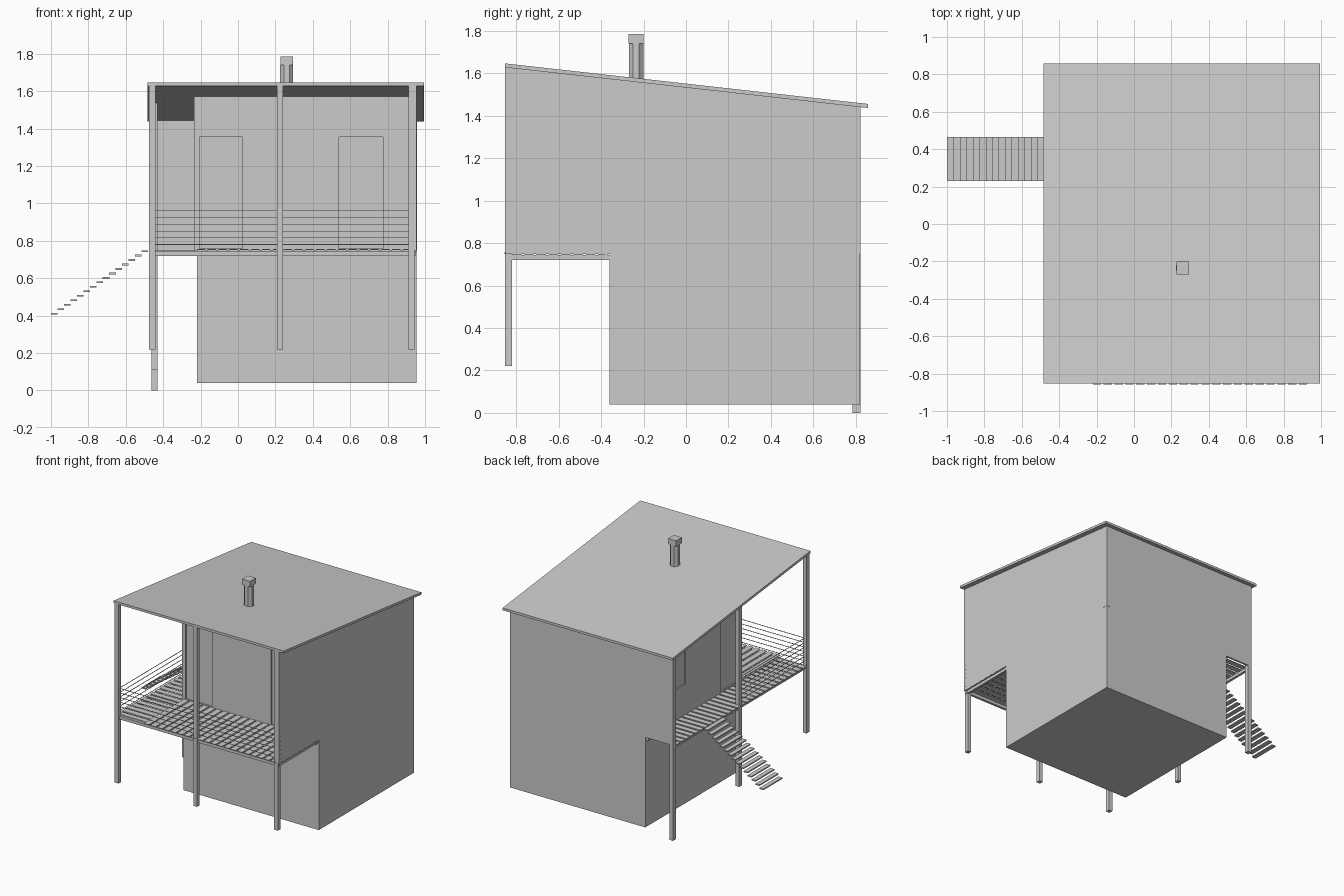
import bpy, bmesh

if "Cube" in bpy.data.objects:
    bpy.data.objects.remove(bpy.data.objects["Cube"])

SLOPE = 0.1117


def roof_z(y):
    """Height of the underside of the sloping roof."""
    return 1.628 - SLOPE * (y + 0.855)


def prism(name, x0, x1, profile):
    """Extrude a (y, z) profile along x."""
    bm = bmesh.new()
    a = [bm.verts.new((x0, y, z)) for y, z in profile]
    face = bm.faces.new(a)
    ext = bmesh.ops.extrude_face_region(bm, geom=[face])
    moved = [v for v in ext["geom"] if isinstance(v, bmesh.types.BMVert)]
    bmesh.ops.translate(bm, verts=moved, vec=(x1 - x0, 0, 0))
    bmesh.ops.recalc_face_normals(bm, faces=bm.faces)
    me = bpy.data.meshes.new(name)
    bm.to_mesh(me)
    bm.free()
    ob = bpy.data.objects.new(name, me)
    bpy.context.collection.objects.link(ob)
    return ob


def box(name, x0, x1, y0, y1, z0, z1):
    return prism(name, x0, x1, [(y0, z0), (y1, z0), (y1, z1), (y0, z1)])


def under_roof(name, x0, x1, y0, y1, z0):
    """Box whose top follows the roof slope."""
    return prism(name, x0, x1, [(y0, z0), (y1, z0), (y1, roof_z(y1)), (y0, roof_z(y0))])


def recess(target, *size):
    cutter = box("recess_cutter", *size)
    cutter.hide_render = True
    cutter.hide_set(True)
    mod = target.modifiers.new("recess", "BOOLEAN")
    mod.operation = "DIFFERENCE"
    mod.solver = "EXACT"
    mod.object = cutter


# roof
prism("roof", -0.485, 0.995, [(-0.853, roof_z(-0.853)), (0.857, roof_z(0.857)),
                              (0.857, roof_z(0.857) + 0.019), (-0.853, roof_z(-0.853) + 0.019)])

# lower and upper storeys
box("lower_storey", -0.22, 0.955, -0.36, 0.82, 0.04, 0.75)
upper = under_roof("upper_storey", -0.235, 0.95, -0.36, 0.815, 0.75)
under_roof("right_wall", 0.945, 0.955, -0.853, 0.82, 0.748)
under_roof("back_wall", -0.46, 0.95, 0.805, 0.82, 0.748)

# shallow door and window recesses
for x0, x1 in ((-0.205, 0.025), (0.54, 0.775)):
    recess(upper, x0, x1, -0.40, -0.35, 0.76, 1.355)
recess(upper, -0.30, -0.225, -0.32, -0.09, 0.76, 1.355)
recess(upper, -0.30, -0.225, 0.34, 0.62, 0.99, 1.355)

# posts
for i, x in enumerate((-0.475, 0.208, 0.911)):
    under_roof(f"front_post_{i}", x, x + 0.033, -0.853, -0.82, 0.22)
under_roof("left_middle_post", -0.463, -0.43, -0.035, 0.0, 0.11)
under_roof("left_back_post", -0.463, -0.43, 0.785, 0.822, 0.0)
under_roof("right_back_post", 0.925, 0.957, 0.785, 0.822, 0.75)

# deck beams
box("front_beam", -0.46, 0.95, -0.84, -0.82, 0.72, 0.744)
box("left_beam", -0.46, -0.44, -0.84, 0.81, 0.72, 0.744)
box("inner_front_beam", -0.46, 0.95, -0.38, -0.36, 0.72, 0.744)
box("inner_left_beam", -0.24, -0.22, -0.84, 0.81, 0.72, 0.744)
box("right_beam", 0.925, 0.945, -0.82, -0.36, 0.72, 0.744)

# deck boards: left boards run across, front boards run front to back
PITCH = 0.058
for i in range(28):
    y = -0.82 + i * PITCH
    x1 = 0.956 if y < -0.40 else -0.225
    box(f"cross_board_{i}", -0.475, x1, y, y + 0.044, 0.744, 0.750)
for i in range(20):
    x = -0.22 + i * PITCH
    box(f"front_board_{i}", x, x + 0.044, -0.858, -0.355, 0.750, 0.756)

# wire railings
R = 0.0018
for i in range(6):
    z = 0.78 + i * 0.036
    box(f"front_wire_{i}", -0.45, 0.957, -0.832 - R, -0.832 + R, z - R, z + R)
    box(f"left_wire_{i}", -0.45 - R, -0.45 + R, -0.83, -0.02, z - R, z + R)

# open stair treads
for i in range(15):
    x, z = -1.0 + i * 0.0346, 0.406 + i * 0.0239
    box(f"stair_tread_{i}", x, x + 0.035, 0.23, 0.465, z, z + 0.009)

# chimney: eight-sided flue with square cap
bpy.ops.mesh.primitive_cylinder_add(vertices=8, radius=0.0345 / 0.9239, depth=0.19,
                                    location=(0.26, -0.235, 1.645), rotation=(0, 0, 0.3927))
bpy.context.object.name = "chimney_flue"
box("chimney_cap", 0.226, 0.295, -0.27, -0.2, 1.74, 1.785)
